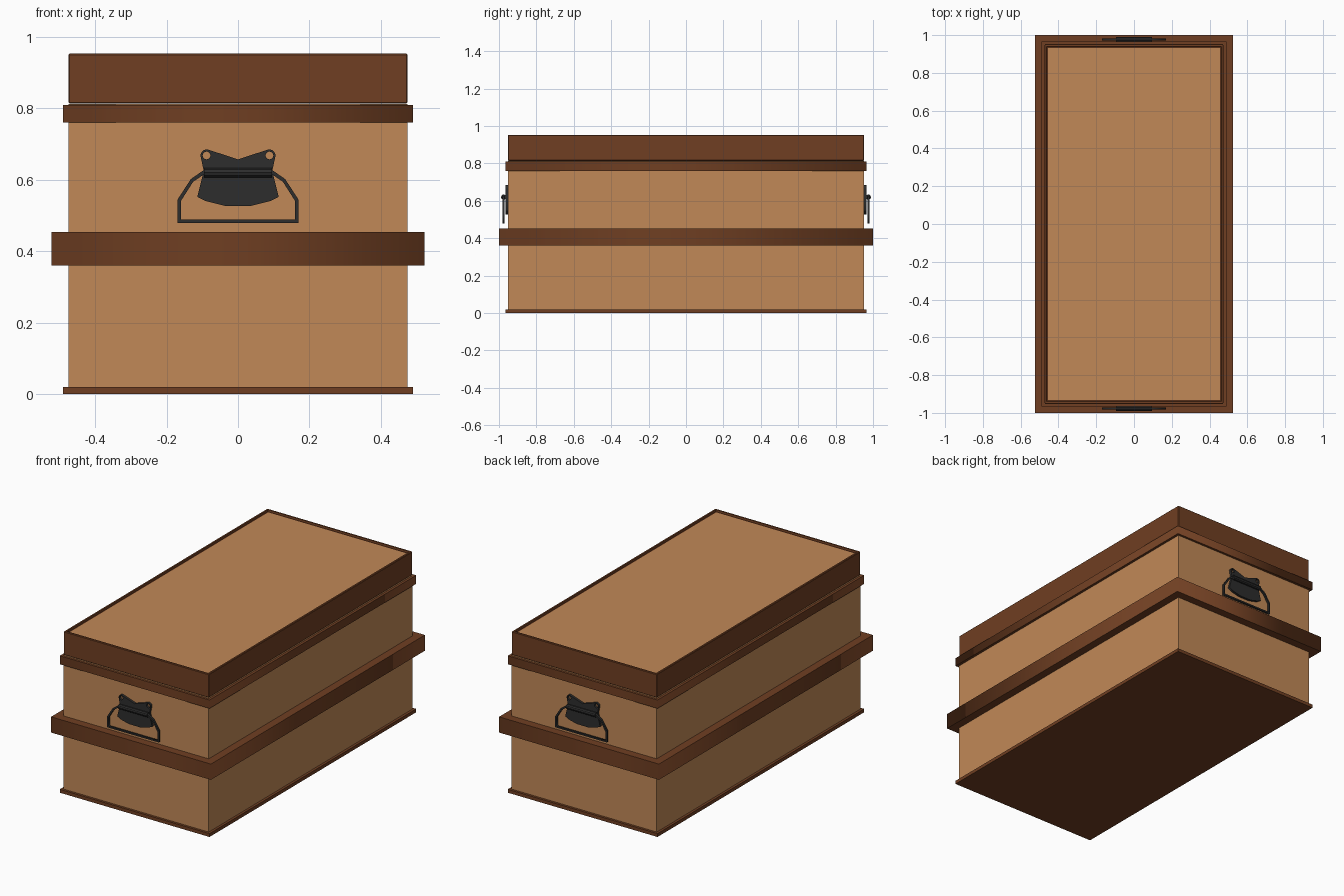
import bpy, bmesh, math
from mathutils import Matrix

if "Cube" in bpy.data.objects:
    bpy.data.objects.remove(bpy.data.objects["Cube"])


def material(name, rgb):
    m = bpy.data.materials.new(name)
    m.diffuse_color = (*rgb, 1)
    m.use_nodes = True
    m.node_tree.nodes["Principled BSDF"].inputs["Base Color"].default_value = m.diffuse_color
    return m


TAN = material("tan_board", (0.535, 0.25, 0.096))
BROWN = material("brown_trim", (0.16, 0.049, 0.016))
IRON = material("dark_iron", (0.026, 0.026, 0.026))


def finish(name, bm, *mats):
    me = bpy.data.meshes.new(name)
    bmesh.ops.recalc_face_normals(bm, faces=bm.faces)
    bm.to_mesh(me)
    bm.free()
    ob = bpy.data.objects.new(name, me)
    for m in mats:
        me.materials.append(m)
    bpy.context.collection.objects.link(ob)
    return ob


def box_bm(hx, hy, z0, z1):
    bm = bmesh.new()
    mat = Matrix.Translation((0, 0, (z0 + z1) / 2)) @ Matrix.Diagonal((2 * hx, 2 * hy, z1 - z0, 1))
    bmesh.ops.create_cube(bm, size=1, matrix=mat)
    return bm


def outline_solid(name, loops, thickness, matrix, mat):
    """Filled flat outline (later loops are holes), extruded, as a mesh."""
    cu = bpy.data.curves.new(name + "_outline", 'CURVE')
    cu.dimensions = '2D'
    cu.fill_mode = 'BOTH'
    cu.extrude = thickness / 2
    for pts in loops:
        sp = cu.splines.new('POLY')
        sp.points.add(len(pts) - 1)
        for p, (x, y) in zip(sp.points, pts):
            p.co = (x, y, 0, 1)
        sp.use_cyclic_u = True
    tmp = bpy.data.objects.new(name + "_tmp", cu)
    bpy.context.collection.objects.link(tmp)
    bpy.context.view_layer.update()
    dg = bpy.context.evaluated_depsgraph_get()
    bm = bmesh.new()
    bm.from_mesh(tmp.evaluated_get(dg).to_mesh())
    bpy.data.objects.remove(tmp)
    bmesh.ops.remove_doubles(bm, verts=bm.verts, dist=1e-5)
    bm.transform(matrix)
    return finish(name, bm, mat)


def rect(hx, hy):
    return [(-hx, -hy), (hx, -hy), (hx, hy), (-hx, hy)]


def mirrored(half):
    """Close a right-hand half outline by mirroring it across x = 0."""
    return half + [(-x, z) for x, z in reversed(half) if x > 1e-6]


# body and base
HX, HY = 0.475, 0.952
finish("chest_body", box_bm(HX, HY, 0.01, 0.812), TAN)
finish("base_board", box_bm(0.49, 0.966, 0, 0.02), BROWN)

# trim bands around the body
for name, hx, hy, z0, z1 in (("middle_band", 0.523, 1.0, 0.36, 0.453),
                             ("upper_band", 0.49, 0.966, 0.76, 0.81)):
    outline_solid(name, [rect(hx, hy), rect(HX - 0.01, HY - 0.01)], z1 - z0,
                  Matrix.Translation((0, 0, (z0 + z1) / 2)), BROWN)

# lid with raised rim and recessed tan panel
bm = box_bm(HX, HY, 0.814, 0.953)
bmesh.ops.bevel(bm, geom=bm.edges[:], offset=0.003, segments=1, affect='EDGES')
top = max(bm.faces, key=lambda f: f.calc_center_median().z)
bmesh.ops.inset_region(bm, faces=[top], thickness=0.013)
bmesh.ops.inset_region(bm, faces=[top], thickness=0.003, depth=-0.01)
bmesh.ops.inset_region(bm, faces=[top], thickness=0.009)
top.material_index = 1
finish("lid", bm, BROWN, TAN)

# handle outlines (x, z)
EAR = (0.088, 0.668)


def arc(c, r, a0, a1, n):
    return [(c[0] + r * math.cos(math.radians(a0 + (a1 - a0) * i / n)),
             c[1] + r * math.sin(math.radians(a0 + (a1 - a0) * i / n))) for i in range(n + 1)]


plate = mirrored([(0, 0.657)] + arc(EAR, 0.017, 105, -15, 5) +
                 [(0.096, 0.625), (0.114, 0.552), (0.09, 0.54), (0.038, 0.527)])
hole = arc(EAR, 0.011, 0, 330, 11)
hole_left = [(-x, z) for x, z in hole]
bail_out = mirrored([(0.096, 0.627), (0.132, 0.602), (0.169, 0.545), (0.169, 0.479)])
bail_in = mirrored([(0.094, 0.616), (0.126, 0.594), (0.159, 0.542), (0.159, 0.488)])

for side, turn in (("front", 0), ("back", math.pi)):
    spin = Matrix.Rotation(turn, 4, 'Z')

    def stand(y):
        return spin @ Matrix.Translation((0, y, 0)) @ Matrix.Rotation(math.pi / 2, 4, 'X')

    # mounting plate, swinging bail and hinge barrel
    outline_solid(side + "_handle_plate", [plate, hole, hole_left], 0.014, stand(-0.959), IRON)
    outline_solid(side + "_handle_bail", [bail_out, bail_in], 0.011, stand(-0.976), IRON)
    bm = bmesh.new()
    bmesh.ops.create_cone(bm, cap_ends=True, segments=10, radius1=0.014, radius2=0.014, depth=0.19,
                          matrix=spin @ Matrix.Translation((0, -0.975, 0.62)) @ Matrix.Rotation(math.pi / 2, 4, 'Y'))
    finish(side + "_handle_barrel", bm, IRON)
